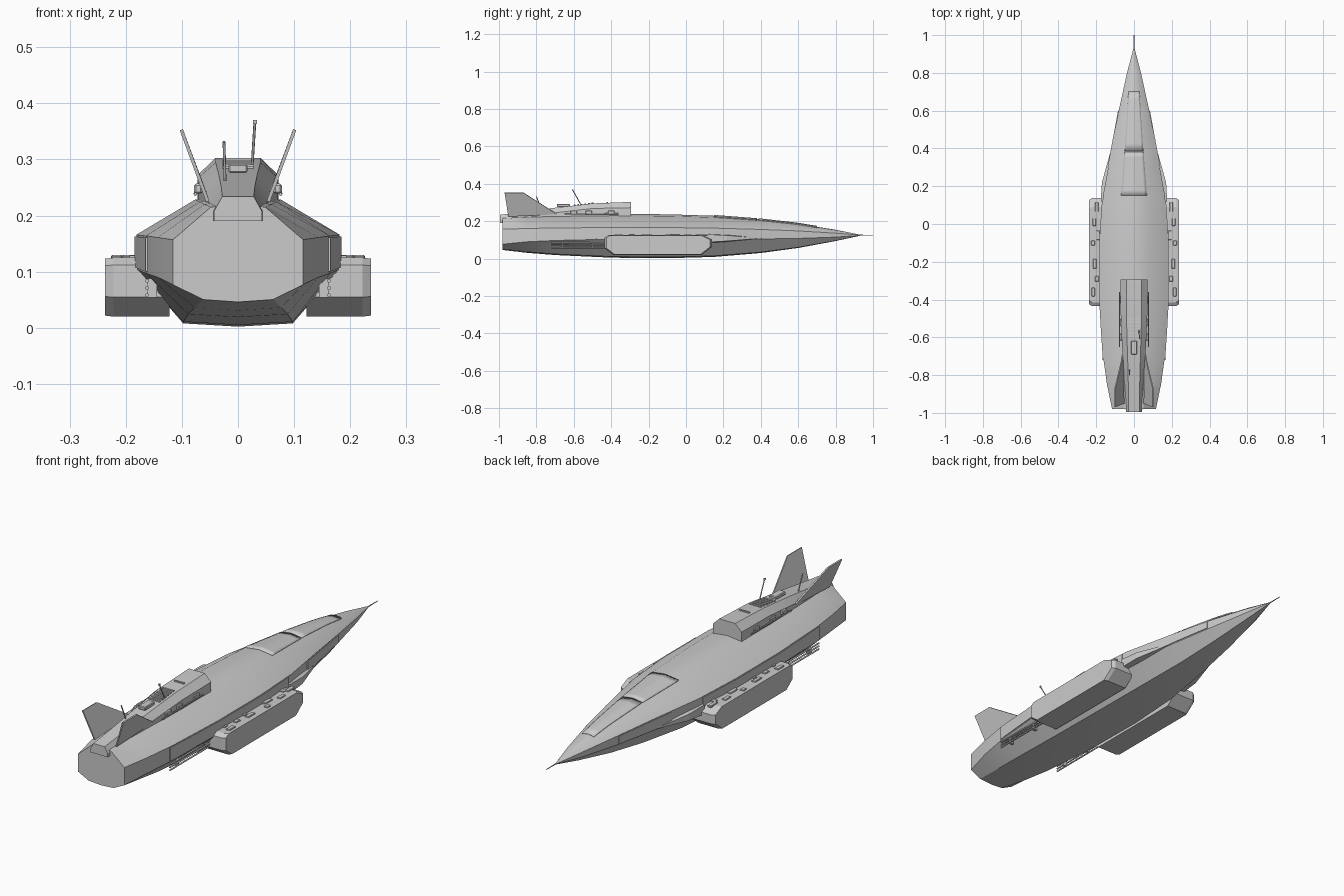
import bpy, bmesh, math
from mathutils import Vector

cube = bpy.data.objects.get("Cube")
if cube:
    bpy.data.objects.remove(cube)

grey = bpy.data.materials.new("hull_grey")
grey.use_nodes = True
grey.diffuse_color = (0.6, 0.6, 0.6, 1)
grey.node_tree.nodes["Principled BSDF"].inputs["Base Color"].default_value = (0.6, 0.6, 0.6, 1)


def finish(name, bm, smooth=None, bevel=0, thickness=0):
    bmesh.ops.recalc_face_normals(bm, faces=bm.faces)
    mesh = bpy.data.meshes.new(name)
    bm.to_mesh(mesh)
    bm.free()
    mesh.materials.append(grey)
    ob = bpy.data.objects.new(name, mesh)
    bpy.context.collection.objects.link(ob)
    if thickness:
        mod = ob.modifiers.new("Thickness", 'SOLIDIFY')
        mod.thickness, mod.offset = thickness, 0
    if bevel:
        mod = ob.modifiers.new("Bevel", 'BEVEL')
        mod.width, mod.segments = bevel, 1
    if smooth:
        bpy.ops.object.select_all(action='DESELECT')
        ob.select_set(True)
        bpy.context.view_layer.objects.active = ob
        bpy.ops.object.shade_smooth_by_angle(angle=math.radians(smooth))
    return ob


def loft(name, rings, closed=True, **kw):
    bm = bmesh.new()
    rows = [[bm.verts.new(p) for p in ring] for ring in rings]
    n = len(rows[0])
    for a, b in zip(rows, rows[1:]):
        for i in range(n if closed else n - 1):
            j = (i + 1) % n
            bm.faces.new((a[i], a[j], b[j], b[i]))
    if closed:
        bm.faces.new(rows[0])
        bm.faces.new(rows[-1])
    return finish(name, bm, **kw)


def box(name, x, y, z, sx, sy, sz, bevel=0):
    bm = bmesh.new()
    bmesh.ops.create_cube(bm, size=1)
    bmesh.ops.scale(bm, vec=(sx, sy, sz), verts=bm.verts)
    bmesh.ops.translate(bm, vec=(x, y, z), verts=bm.verts)
    return finish(name, bm, bevel=bevel)


def rod(name, a, b, r1, r2=None, sides=8):
    a, b = Vector(a), Vector(b)
    bm = bmesh.new()
    bmesh.ops.create_cone(bm, cap_ends=True, segments=sides, radius1=r1,
                          radius2=r1 if r2 is None else r2, depth=(b - a).length)
    bmesh.ops.rotate(bm, matrix=(b - a).to_track_quat('Z', 'Y').to_matrix(), verts=bm.verts)
    bmesh.ops.translate(bm, vec=(a + b) / 2, verts=bm.verts)
    return finish(name, bm, smooth=50)


# Hull stations: y, half width, top, upper edge, lower edge, bottom
STATIONS = [
    (-.98, .116, .222, .157, .077, .046), (-.85, .143, .228, .161, .090, .031),
    (-.70, .164, .233, .164, .097, .019), (-.40, .181, .238, .166, .104, .005),
    (-.10, .181, .237, .166, .104, .002), (.15, .164, .229, .163, .104, .009),
    (.40, .118, .210, .156, .105, .030), (.60, .081, .187, .148, .108, .057),
    (.80, .037, .154, .136, .115, .094), (.93, .003, .128, .126, .124, .122),
]


def station(y):
    for a, b in zip(STATIONS, STATIONS[1:]):
        if y <= b[0]:
            t = (y - a[0]) / (b[0] - a[0])
            return [p + (q - p) * t for p, q in zip(a, b)]
    return list(STATIONS[-1])


def hull_ring(y):
    y, w, top, hi, lo, bot = station(y)
    h = top - bot
    half = [(.42 * w, top - .04 * h), (w, hi), (w, lo), (.54 * w, bot + .025 * h)]
    pts = [(0, top)] + half + [(0, bot)] + [(-x, z) for x, z in reversed(half)]
    return [(x, y, z) for x, z in pts]


def roof(x, y):
    y, w, top, hi, lo, bot = station(y)
    f, h = abs(x) / w, top - bot
    if f < .42:
        return top - .04 * h * f / .42
    return top - .04 * h - (top - .04 * h - hi) * (f - .42) / .58


loft("hull", [hull_ring(s[0]) for s in STATIONS], smooth=28)
rod("nose_probe", (0, .92, .125), (0, 1.0, .125), .003, .0015)


# Canopy and nose deck plates follow the roof
def roof_plate(name, y0, y1, w0, w1):
    rows = []
    for i in range(9):
        t = i / 8
        y, w = y0 + (y1 - y0) * t, w0 + (w1 - w0) * t
        rows.append([(w * k / 4, y, roof(w * k / 4, y) + .001) for k in range(-4, 5)])
    loft(name, rows, closed=False, smooth=28, thickness=.007)


roof_plate("canopy", .15, .38, .068, .05)
roof_plate("nose_deck", .387, .70, .049, .028)

# Dorsal housing: y, half width, shoulder half width, base, shoulder, top
DORSAL = [(-.995, .043, .028, .190, .207, .234), (-.85, .050, .030, .200, .220, .252),
          (-.70, .060, .034, .215, .245, .272), (-.50, .070, .040, .220, .268, .295),
          (-.295, .072, .040, .220, .272, .303)]
loft("dorsal_housing",
     [[(w, y, b), (w, y, s), (c, y, t), (-c, y, t), (-w, y, s), (-w, y, b)]
      for y, w, c, b, s, t in DORSAL], smooth=20)
for i in range(6):
    box("roof_louvre", 0, -.50 - i * .019, .295 - i * .0022, .056, .009, .009)
box("roof_hatch", 0, -.655, .284, .034, .07, .016, bevel=.003)
box("hatch_rail_front", 0, -.42, .299, .05, .008, .008)

# Aerials
rod("tall_aerial", (.025, -.56, .285), (.030, -.605, .365), .0025)
box("aerial_tip", .030, -.606, .367, .007, .007, .007)
rod("short_aerial", (-.023, -.77, .258), (-.025, -.80, .332), .0025)

for s in (-1, 1):
    side = "left_" if s > 0 else "right_"

    # Tail fin
    outline = [(-.95, .054, .225), (-.69, .058, .238), (-.87, .101, .353), (-.97, .101, .353)]
    bm = bmesh.new()
    bm.faces.new([bm.verts.new((s * x, y, z)) for y, x, z in outline])
    finish(side + "tail_fin", bm, thickness=.006)

    # Cargo pod with chamfered ends
    profile = [(-.435, .055), (-.435, .112), (-.415, .125), (.09, .125),
               (.138, .103), (.138, .062), (.085, .02), (-.39, .02)]
    rings = []
    for x, k in ((.122, 1), (.222, 1), (.237, .965)):
        rings.append([(s * x, -.148 + (y + .148) * k, .0725 + (z - .0725) * k) for y, z in profile])
    loft(side + "pod", rings)
    for y, x, length in ((.09, .197, .05), (.01, .210, .04), (-.06, .190, .05),
                         (-.10, .217, .025), (-.21, .208, .05), (-.29, .196, .03), (-.36, .216, .045)):
        box(side + "pod_fitting", s * x, y, .125, .019, length, .009, bevel=.002)
    for y in (.06, -.08, -.22, -.36):
        box(side + "pod_bracket", s * .178, y, .118, .03, .02, .022)

    # Forward strake, running to a point ahead of the pod
    rings = []
    for y, x, z0, z1 in ((.12, .176, .082, .135), (.22, .170, .088, .130),
                         (.32, .142, .096, .122), (.44, .109, .106, .112)):
        inner = station(y)[1] - .03
        rings.append([(s * inner, y, z0), (s * x, y, z0 + .006),
                      (s * x, y, z1 - .006), (s * inner, y, z1)])
    loft(side + "strake", rings)

    # Raised side plates
    for name, ys in (("flank_plate", (-.72, -.55, -.40, -.10, .12)),
                     ("nose_side_plate", (.30, .40, .50, .60))):
        rows = []
        for y in ys:
            _, w, top, hi, lo, bot = station(y)
            rows.append([(s * (w + .001), y, lo + .004), (s * (w + .001), y, hi - .003)])
        loft(side + name, rows, closed=False, thickness=.005)

    # Exhaust pipes below the flank
    for z in (.058, .071, .084):
        rod(side + "exhaust_pipe", (s * .162, -.72, z), (s * .162, -.40, z), .0035)
    for y in (-.66, -.50):
        box(side + "pipe_clamp", s * .153, y, .071, .018, .012, .034)

    # Fittings on the flanks of the dorsal housing
    for y in (-.40, -.52, -.60):
        box(side + "housing_fitting", s * .071, y, .248, .014, .035, .018, bevel=.003)
    rod(side + "housing_pipe", (s * .076, -.65, .238), (s * .076, -.36, .240), .003)
